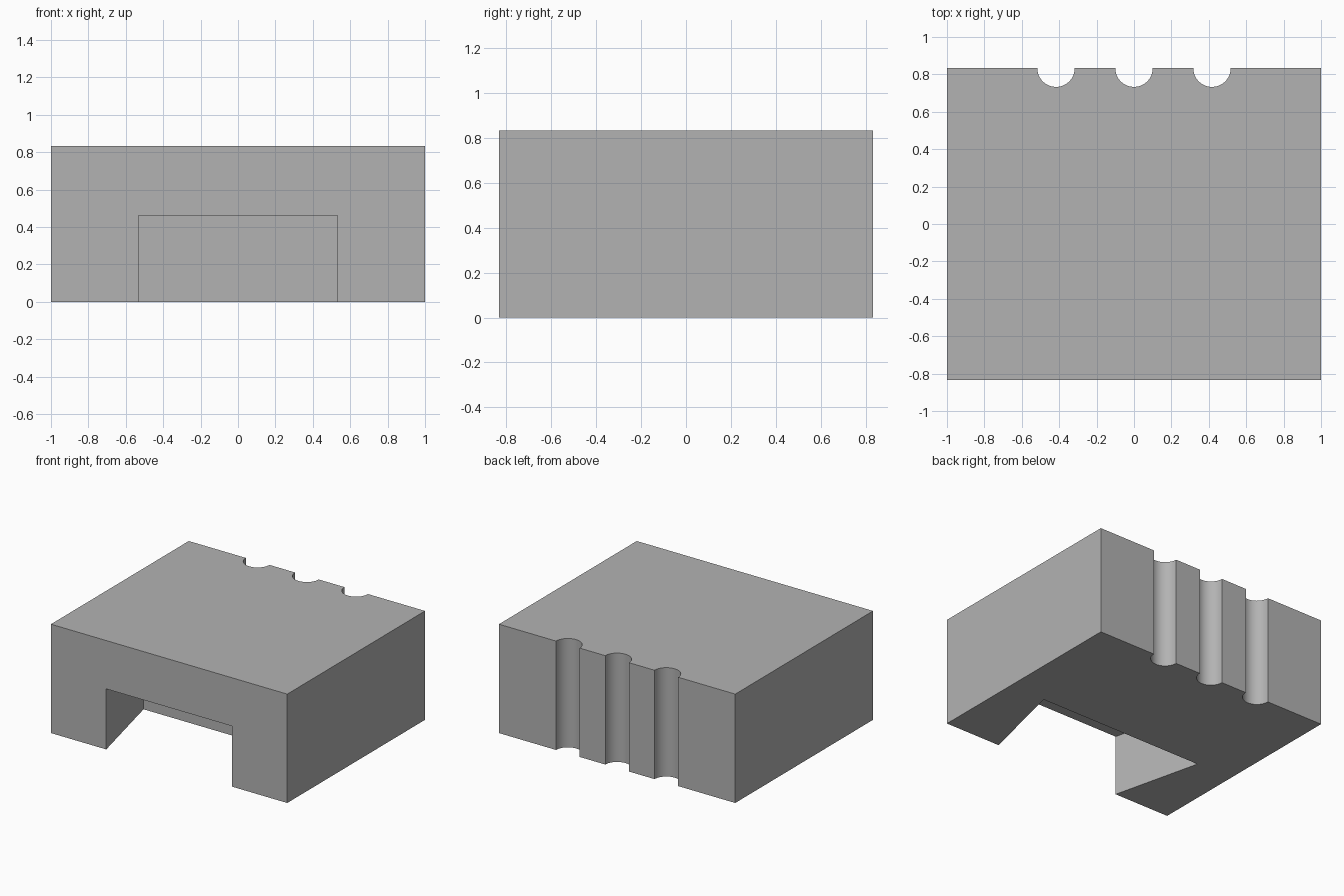
import bpy
import bmesh
from math import cos, sin, pi, radians

cube = bpy.data.objects.get("Cube")
if cube:
    bpy.data.objects.remove(cube, do_unlink=True)

HALF_X, HALF_Y, HEIGHT = 1.0, 0.833, 0.833
GROOVE_R, GROOVE_STEP = 0.1, 0.417

grey = bpy.data.materials.new("plain grey")
grey.use_nodes = True
colour = (0.45, 0.45, 0.45, 1)
grey.diffuse_color = colour
grey.node_tree.nodes["Principled BSDF"].inputs["Base Color"].default_value = colour


def prism(name, outline, z0, z1):
    """Extrude a counter-clockwise plan outline from z0 up to z1."""
    bm = bmesh.new()
    base = bm.faces.new([bm.verts.new((x, y, z0)) for x, y in outline])
    top = bmesh.ops.extrude_face_region(bm, geom=[base])["geom"]
    verts = [v for v in top if isinstance(v, bmesh.types.BMVert)]
    bmesh.ops.translate(bm, verts=verts, vec=(0, 0, z1 - z0))
    bmesh.ops.recalc_face_normals(bm, faces=bm.faces)
    mesh = bpy.data.meshes.new(name)
    bm.to_mesh(mesh)
    bm.free()
    mesh.materials.append(grey)
    obj = bpy.data.objects.new(name, mesh)
    bpy.context.collection.objects.link(obj)
    return obj


# Block outline with three half-round grooves along the back edge
outline = [(-HALF_X, -HALF_Y), (HALF_X, -HALF_Y), (HALF_X, HALF_Y)]
steps = 32
for centre in (GROOVE_STEP, 0, -GROOVE_STEP):
    for i in range(steps + 1):
        a = pi * i / steps
        outline.append((centre + GROOVE_R * cos(a), HALF_Y - GROOVE_R * sin(a)))
outline.append((-HALF_X, HALF_Y))
block = prism("grooved_block", outline, 0, HEIGHT)

# Dovetail pocket, open at the front and below, widening inward
front_w, back_w, back_y = 0.532, 0.698, -0.145
front_y = -HALF_Y - 0.1
slope = (back_w - front_w) / (back_y + HALF_Y)
mouth_w = front_w - 0.1 * slope
pocket = prism("dovetail_cutter",
               [(-mouth_w, front_y), (mouth_w, front_y),
                (back_w, back_y), (-back_w, back_y)], -0.1, 0.463)
pocket.hide_render = True

cut = block.modifiers.new("dovetail pocket", "BOOLEAN")
cut.operation = "DIFFERENCE"
cut.solver = "EXACT"
cut.object = pocket

bpy.ops.object.select_all(action="DESELECT")
block.select_set(True)
bpy.context.view_layer.objects.active = block
bpy.ops.object.modifier_apply(modifier=cut.name)
bpy.data.objects.remove(pocket, do_unlink=True)

# Smooth grooves, crisp edges elsewhere
bpy.ops.object.shade_smooth_by_angle(angle=radians(30))
